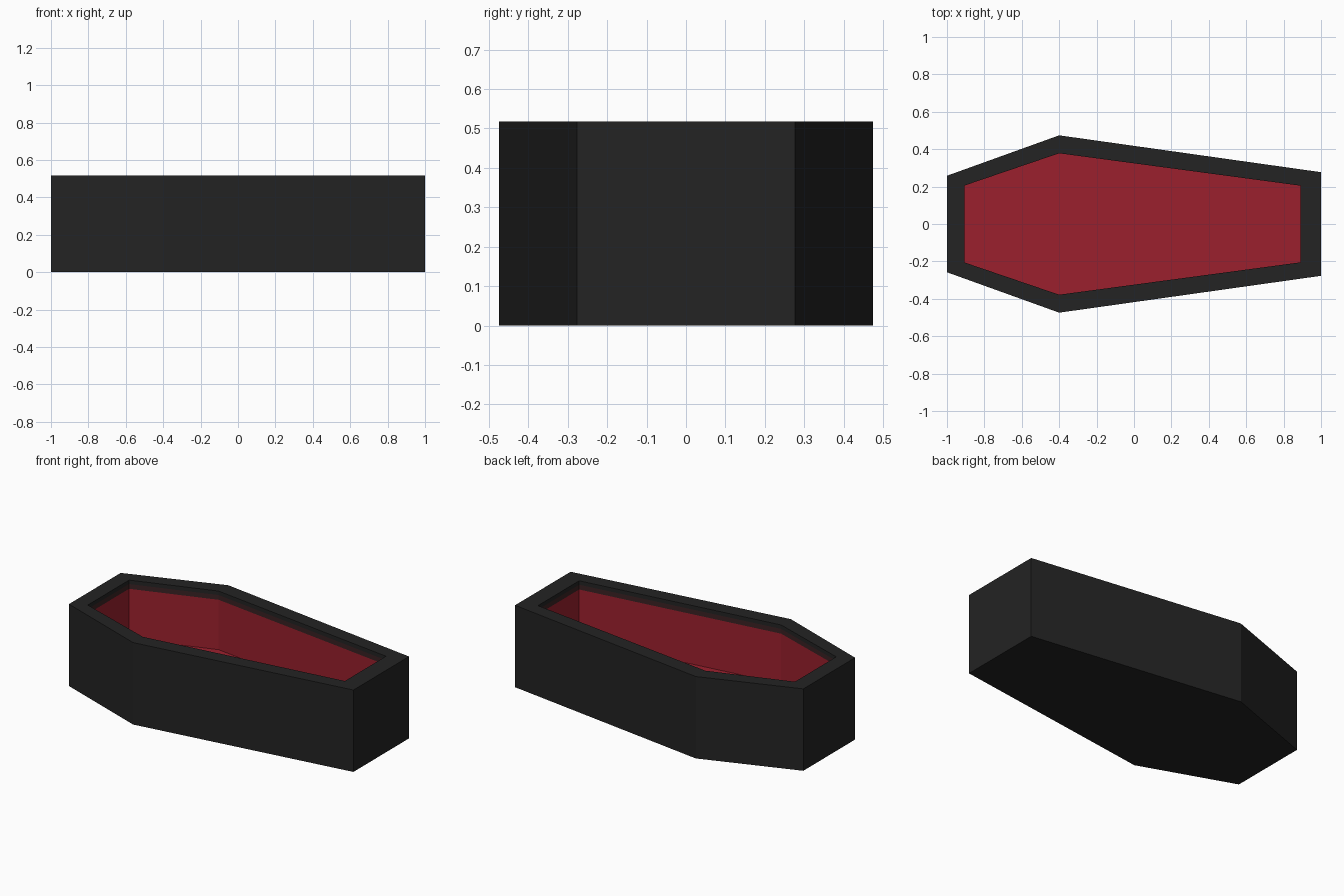
import bpy, bmesh

if "Cube" in bpy.data.objects:
    bpy.data.objects.remove(bpy.data.objects["Cube"])

H = 0.517       # rim height
FLOOR = 0.147   # lining floor height


def material(name, rgb):
    m = bpy.data.materials.new(name)
    m.diffuse_color = (*rgb, 1)
    m.use_nodes = True
    m.node_tree.nodes["Principled BSDF"].inputs["Base Color"].default_value = m.diffuse_color
    return m


black = material("black wood", (0.017, 0.017, 0.017))
brown = material("dark shadowed red", (0.042, 0.016, 0.017))
red = material("red lining", (0.33, 0.0145, 0.027))


def outline(head, shoulder, foot):
    """Counter-clockwise six-sided plan from three (x, half width) stations."""
    half = [head, shoulder, foot]
    return [(x, -w) for x, w in half] + [(x, w) for x, w in reversed(half)]


outer = outline((-1, 0.258), (-0.4, 0.474), (1, 0.277))
inner = outline((-0.905, 0.206), (-0.4, 0.378), (0.89, 0.205))


def stack(name, levels, mats, caps):
    """Skin consecutive rings (plan, z); one material per band, capped ends by choice."""
    bm = bmesh.new()
    rings = [[bm.verts.new((x, y, z)) for x, y in plan] for plan, z in levels]
    slots = []
    for m in mats:
        if m not in slots:
            slots.append(m)
    for a, b, m in zip(rings, rings[1:], mats):
        for i in range(6):
            j = (i + 1) % 6
            bm.faces.new((a[i], a[j], b[j], b[i])).material_index = slots.index(m)
    if "start" in caps:
        bm.faces.new(rings[0][::-1]).material_index = slots.index(mats[0])
    if "end" in caps:
        bm.faces.new(rings[-1]).material_index = slots.index(mats[-1])
    me = bpy.data.meshes.new(name)
    bm.to_mesh(me)
    bm.free()
    for m in slots:
        me.materials.append(m)
    ob = bpy.data.objects.new(name, me)
    bpy.context.collection.objects.link(ob)
    return ob


# Outer box: bottom, sides and flat rim
stack("coffin_shell", [(outer, 0), (outer, H), (inner, H)], [black, black], ["start"])

# Inner walls: dark upper bands, then red lining down to the floor
stack("inner_lining",
      [(inner, H), (inner, H - 0.025), (inner, H - 0.055), (inner, FLOOR)],
      [black, brown, red], ["end"])
